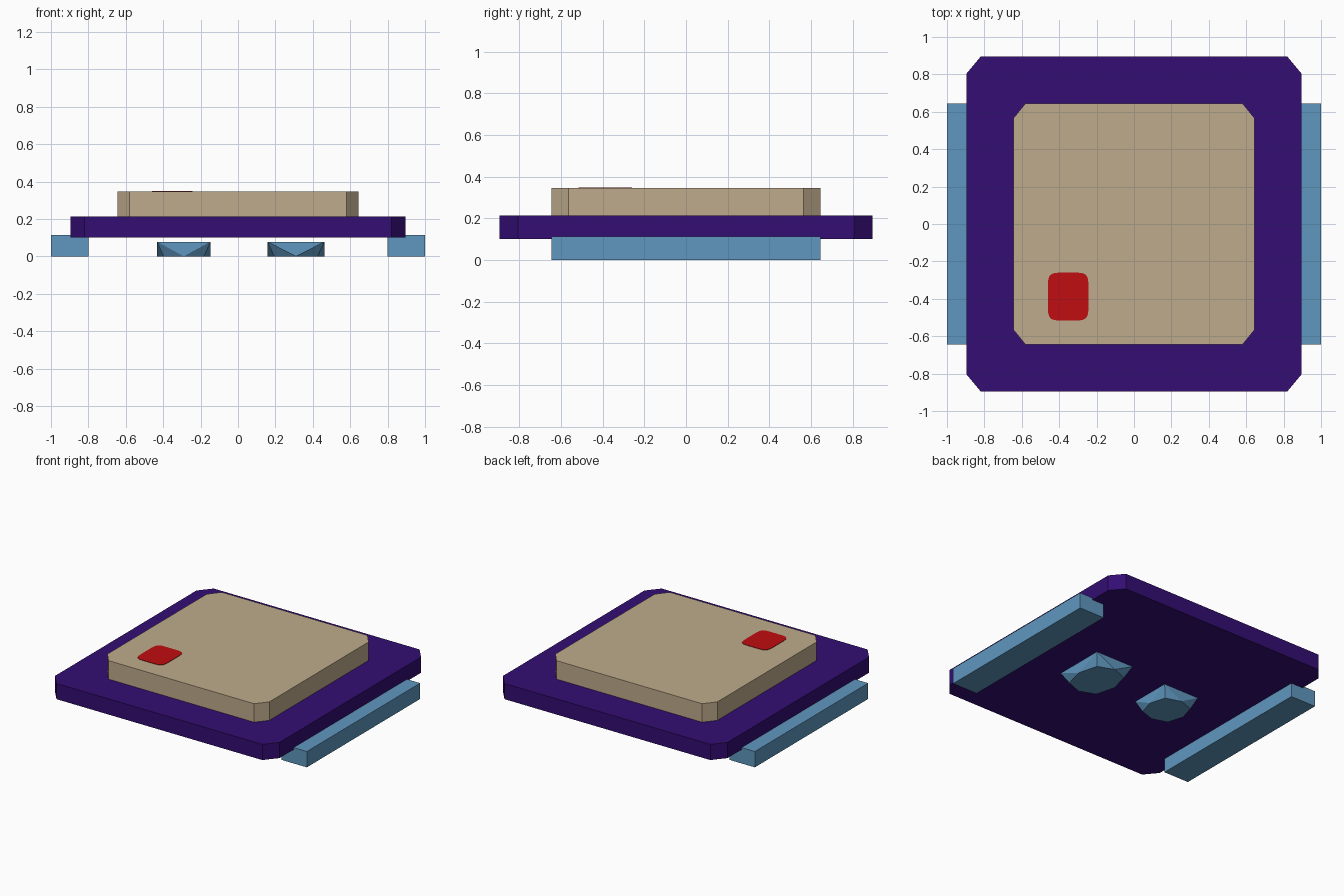
import bpy
import bmesh
import math

cube = bpy.data.objects.get("Cube")
if cube:
    bpy.data.objects.remove(cube, do_unlink=True)


def material(name, rgb):
    mat = bpy.data.materials.new(name)
    mat.use_nodes = True
    color = (*rgb, 1.0)
    mat.diffuse_color = color
    mat.node_tree.nodes["Principled BSDF"].inputs["Base Color"].default_value = color
    return mat


purple = material("deep purple", (0.033, 0.004, 0.17))
tan = material("warm tan", (0.52, 0.41, 0.265))
blue = material("sky blue", (0.115, 0.31, 0.52))
red = material("bright red", (0.53, 0.004, 0.005))


def finish(bm, name, mat):
    bmesh.ops.recalc_face_normals(bm, faces=bm.faces[:])
    mesh = bpy.data.meshes.new(name)
    bm.to_mesh(mesh)
    bm.free()
    mesh.materials.append(mat)
    obj = bpy.data.objects.new(name, mesh)
    bpy.context.collection.objects.link(obj)
    return obj


def prism(name, outline, z0, z1, mat):
    """Extrude a flat outline between two heights."""
    bm = bmesh.new()
    low = [bm.verts.new((x, y, z0)) for x, y in outline]
    high = [bm.verts.new((x, y, z1)) for x, y in outline]
    bm.faces.new(low)
    bm.faces.new(high)
    n = len(outline)
    for i in range(n):
        j = (i + 1) % n
        bm.faces.new((low[i], low[j], high[j], high[i]))
    return finish(bm, name, mat)


def chamfered(half, cx, cy):
    """Square outline with cut corners."""
    a, b = half - cx, half - cy
    return [(a, -half), (half, -b), (half, b), (a, half),
            (-a, half), (-half, b), (-half, -b), (-a, -half)]


def rectangle(x0, x1, y0, y1):
    return [(x0, y0), (x1, y0), (x1, y1), (x0, y1)]


def foot(name, cx, cy, hx, hy, height, mat):
    """Faceted foot: rectangular top, eight-sided bottom, triangular sides."""
    bm = bmesh.new()
    signs = [(-1, -1), (1, -1), (1, 1), (-1, 1)]
    mids = [(0, -1), (1, 0), (0, 1), (-1, 0)]
    inset = 0.76
    top = [bm.verts.new((cx + sx * hx, cy + sy * hy, height)) for sx, sy in signs]
    corner = [bm.verts.new((cx + sx * hx * inset, cy + sy * hy * inset, 0))
              for sx, sy in signs]
    mid = [bm.verts.new((cx + sx * hx, cy + sy * hy, 0)) for sx, sy in mids]
    bm.faces.new(top)
    bm.faces.new([v for pair in zip(corner, mid) for v in pair])
    for i in range(4):
        j = (i + 1) % 4
        bm.faces.new((top[i], top[j], mid[i]))
        bm.faces.new((top[i], mid[i], corner[i]))
        bm.faces.new((top[j], corner[j], mid[i]))
    return finish(bm, name, mat)


# Main body: wide base plate with a raised slab
prism("base_plate", chamfered(0.895, 0.075, 0.09), 0.1, 0.213, purple)
prism("raised_slab", chamfered(0.645, 0.065, 0.08), 0.213, 0.346, tan)

# Side rails
for side, sign in (("left", 1), ("right", -1)):
    xs = sorted((0.8 * sign, 1.0 * sign))
    prism(side + "_rail", rectangle(*xs, -0.645, 0.645), 0.0, 0.114, blue)

# Faceted feet underneath
foot("left_foot", 0.31, -0.01, 0.152, 0.185, 0.078, blue)
foot("right_foot", -0.29, -0.015, 0.142, 0.15, 0.078, blue)


# Rounded red button marking on the slab
def soft(v):
    return math.copysign(abs(v) ** 0.35, v)


angles = [math.tau * i / 40 for i in range(40)]
button = [(-0.352 + 0.109 * soft(math.cos(a)), -0.388 + 0.128 * soft(math.sin(a)))
          for a in angles]
prism("red_button", button, 0.344, 0.349, red)
